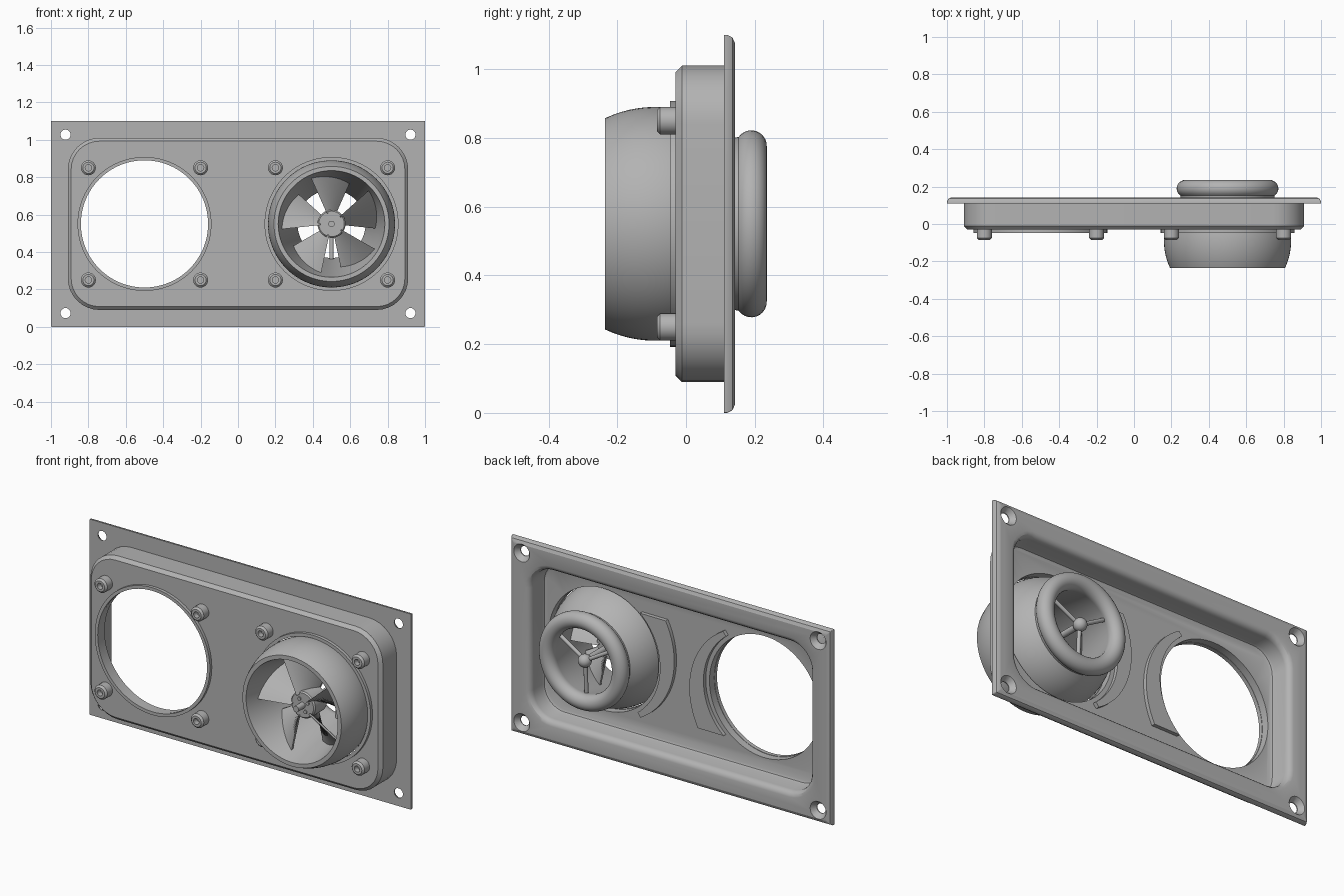
import bpy, bmesh
from math import sin, cos, radians, pi, sqrt
from mathutils import Vector

cube = bpy.data.objects.get("Cube")
if cube:
    bpy.data.objects.remove(cube, do_unlink=True)

grey = bpy.data.materials.new("plain_grey")
grey.use_nodes = True
grey.diffuse_color = (0.45, 0.45, 0.45, 1)
grey.node_tree.nodes["Principled BSDF"].inputs["Base Color"].default_value = (0.45, 0.45, 0.45, 1)

MID = 0.55       # height of the panel centre
VENT_X = 0.5     # sideways offset of the two openings


def finish(name, bm):
    """Turn a bmesh into a clean, shaded object."""
    bmesh.ops.remove_doubles(bm, verts=bm.verts, dist=0.0002)
    bmesh.ops.recalc_face_normals(bm, faces=bm.faces)
    mesh = bpy.data.meshes.new(name)
    bm.to_mesh(mesh)
    bm.free()
    mesh.materials.append(grey)
    obj = bpy.data.objects.new(name, mesh)
    bpy.context.collection.objects.link(obj)
    shade(obj)
    return obj


def shade(obj):
    bpy.ops.object.select_all(action='DESELECT')
    obj.select_set(True)
    bpy.context.view_layer.objects.active = obj
    bpy.ops.object.shade_smooth_by_angle(angle=radians(32))


def loft(bm, rings, caps=False, loop=False):
    """Skin equal-length rings of points."""
    rows = [[bm.verts.new(p) for p in ring] for ring in rings]
    pairs = list(zip(rows, rows[1:]))
    if loop:
        pairs.append((rows[-1], rows[0]))
    for a, b in pairs:
        n = len(a)
        for i in range(n):
            j = (i + 1) % n
            bm.faces.new((a[i], a[j], b[j], b[i]))
    if caps:
        bm.faces.new(rows[0])
        bm.faces.new(rows[-1])


def lathe(name, profile, cx, cz, steps=32, loop=False):
    """Spin (radius, y) points about an axis parallel to y."""
    bm = bmesh.new()
    rings = []
    for r, y in profile:
        r = max(r, 0.00001)
        rings.append([(cx + r * cos(2 * pi * i / steps), y, cz + r * sin(2 * pi * i / steps))
                      for i in range(steps)])
    loft(bm, rings, loop=loop)
    return finish(name, bm)


def rounded_rect(hx, hz, r, y, n=8):
    pts = []
    for k, (sx, sz) in enumerate(((1, 1), (-1, 1), (-1, -1), (1, -1))):
        for i in range(n + 1):
            a = pi / 2 * (k + i / n)
            pts.append((sx * (hx - r) + r * cos(a), y, MID + sz * (hz - r) + r * sin(a)))
    return pts


def rod(name, p, q, r, sides=12):
    p, q = Vector(p), Vector(q)
    turn = (q - p).to_track_quat('Z', 'Y')
    circle = [turn @ Vector((r * cos(2 * pi * i / sides), r * sin(2 * pi * i / sides), 0))
              for i in range(sides)]
    bm = bmesh.new()
    loft(bm, [[p + c for c in circle], [q + c for c in circle]], caps=True)
    return finish(name, bm)


# Flanged tray: (inset from plate edge, corner radius, y)
tray = [(0.108, 0.15, -0.03), (0.09, 0.17, -0.012), (0.09, 0.17, 0.11),
        (0, 0.003, 0.11), (0, 0.003, 0.12), (0.008, 0.003, 0.135), (0.025, 0.003, 0.143),
        (0.1, 0.16, 0.143), (0.115, 0.147, 0.138), (0.126, 0.136, 0.125), (0.13, 0.13, 0.11),
        (0.13, 0.13, 0.035), (0.135, 0.125, 0.023), (0.147, 0.113, 0.017)]
bm = bmesh.new()
loft(bm, [rounded_rect(1 - d, MID - d, r, y) for d, r, y in tray], caps=True)
panel = finish("panel_tray", bm)

# Cut the two vent openings and four countersunk corner holes
cutters = [lathe("vent_cutter", [(0, -0.2), (0.342, -0.2), (0.342, 0.1), (0, 0.1)], s * VENT_X, MID, 96)
           for s in (-1, 1)]
for sx in (-1, 1):
    for z in (0.073, 1.027):
        cutters.append(lathe("screw_hole_cutter", [(0, 0), (0.027, 0), (0.027, 0.115), (0.05, 0.1435),
                                                   (0.05, 0.2), (0, 0.2)], sx * 0.922, z, 24))
for cutter in cutters:
    cutter.hide_render = True
    mod = panel.modifiers.new("cut", 'BOOLEAN')
    mod.object, mod.operation, mod.solver = cutter, 'DIFFERENCE', 'EXACT'
    bpy.context.view_layer.objects.active = panel
    bpy.ops.object.modifier_apply(modifier=mod.name)
    bpy.data.objects.remove(cutter, do_unlink=True)
shade(panel)

for side, s in (("right", -1), ("left", 1)):
    # Raised collar round each opening
    lathe(side + "_collar", [(0.34, -0.047), (0.358, -0.047), (0.358, -0.025), (0.34, -0.025)],
          s * VENT_X, MID, 96, loop=True)
    # Socketed screw bosses
    for dx in (-0.3, 0.3):
        for dz in (-0.3, 0.3):
            lathe(side + "_screw_boss", [(0, -0.02), (0.04, -0.02), (0.04, -0.075), (0.03, -0.085),
                                         (0.017, -0.085), (0.017, -0.055), (0, -0.055)],
                  s * VENT_X + dx, MID + dz, 24)
    # Tapered crescent rib on the tray floor, turned half round for the other side
    bm = bmesh.new()
    rings = []
    for i in range(25):
        t = i / 24
        inner, outer = radians(131 + 101 * t), radians(145.5 + 86.5 * t)
        ro = 0.485 - 0.09 * t
        a = (VENT_X + 0.365 * cos(inner), 0.365 * sin(inner))
        b = (VENT_X + ro * cos(outer), ro * sin(outer))
        rings.append([(s * x, y, MID + s * z) for (x, z), y in
                      ((a, 0.01), (a, 0.038), (b, 0.038), (b, 0.01))])
    loft(bm, rings, caps=True)
    finish(side + "_crescent_rib", bm)

# Ball housing with rolled back lip and conical throat
BALL_Y, BALL_R = -0.09, 0.34
profile = []
for i in range(17):
    y = -0.235 + 0.375 * i / 16
    profile.append((sqrt(BALL_R ** 2 - (y - BALL_Y) ** 2), y))
for i in range(18):
    a = radians(-55 + 250 * i / 17)
    profile.append((0.227 + 0.045 * cos(a), 0.19 + 0.045 * sin(a)))
profile.append((0.285, -0.235))
lathe("ball_housing", profile, VENT_X, MID, 96, loop=True)

# Fan hub, shaft, mounting screws and back nose
lathe("fan_hub", [(0, -0.14), (0.068, -0.14), (0.075, -0.133), (0.075, -0.03), (0, -0.03)],
      VENT_X, MID, 40)
rod("fan_shaft", (VENT_X, -0.2, MID), (VENT_X, 0.18, MID), 0.017, 20)
for k in range(4):
    a = radians(30 + 90 * k)
    x, z = VENT_X + 0.038 * cos(a), MID + 0.038 * sin(a)
    rod("hub_screw", (x, -0.146, z), (x, -0.13, z), 0.01)
lathe("nose_ball", [(0.036 * sin(pi * i / 12), 0.185 - 0.036 * cos(pi * i / 12)) for i in range(13)],
      VENT_X, MID, 24)
for deg in (30, 150, 270):
    a = radians(deg)
    rod("back_spoke", (VENT_X, 0.18, MID),
        (VENT_X + 0.2 * cos(a), 0.17, MID + 0.2 * sin(a)), 0.011)

# Pitched fan blades reaching the throat wall
for k in range(5):
    bm = bmesh.new()
    rings = []
    for i in range(13):
        t = i / 12
        a = radians(90 + 72 * k + 24 - 48 * t)
        y = -0.16 + 0.13 * t
        tip = 0.285 - 0.235 * (y + 0.235) + 0.004
        rings.append([(VENT_X + r * cos(a), y + dy, MID + r * sin(a))
                      for r, dy in ((0.06, 0), (tip, 0), (tip, 0.014), (0.06, 0.014))])
    loft(bm, rings, caps=True)
    finish("fan_blade", bm)
